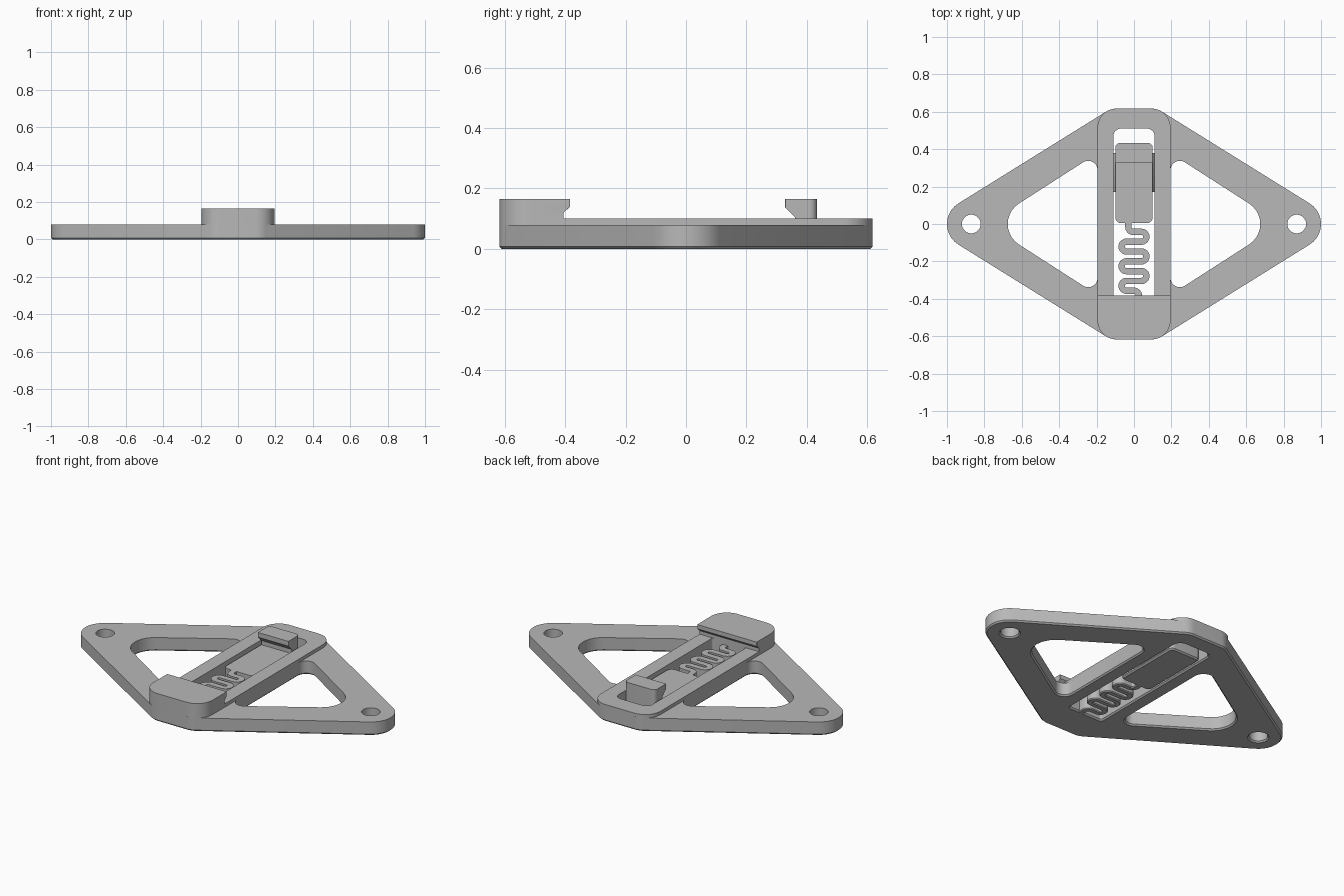
import bpy, bmesh
from math import acos, atan2, cos, sin, hypot, pi
from mathutils import Vector

if "Cube" in bpy.data.objects:
    bpy.data.objects.remove(bpy.data.objects["Cube"], do_unlink=True)

GREY = (0.48, 0.48, 0.48, 1)
mat = bpy.data.materials.new("plain grey plastic")
mat.use_nodes = True
mat.diffuse_color = GREY
mat.node_tree.nodes["Principled BSDF"].inputs["Base Color"].default_value = GREY

PLATE_TOP, RAIL_TOP, HOOK_TOP = 0.08, 0.10, 0.165
CHAMFER = 0.008


def hull(circles, offset=0.0, segs=10):
    """Outline wrapped tightly around circles (x, y, r) listed counter-clockwise."""
    n = len(circles)
    normals = []
    for i, (ax, ay, ar) in enumerate(circles):
        bx, by, br = circles[(i + 1) % n]
        dx, dy = bx - ax, by - ay
        normals.append(atan2(dy, dx) - acos((ar - br) / hypot(dx, dy)))
    pts = []
    for i, (x, y, r) in enumerate(circles):
        start = normals[i - 1]
        sweep = (normals[i] - start) % (2 * pi)
        for k in range(segs + 1):
            a = start + sweep * k / segs
            pts.append((x + (r + offset) * cos(a), y + (r + offset) * sin(a)))
    return pts


def box(x0, x1, y0, y1, r_front, r_back):
    """Corner circles of a rounded rectangle."""
    f, b = r_front, r_back
    return [(x0 + f, y0 + f, f), (x1 - f, y0 + f, f), (x1 - b, y1 - b, b), (x0 + b, y1 - b, b)]


def ring(x, y, r, segs=40):
    return [(x + r * cos(2 * pi * k / segs), y + r * sin(2 * pi * k / segs)) for k in range(segs)]


def finish(name, bm):
    bmesh.ops.recalc_face_normals(bm, faces=bm.faces)
    mesh = bpy.data.meshes.new(name)
    bm.to_mesh(mesh)
    bm.free()
    mesh.materials.append(mat)
    obj = bpy.data.objects.new(name, mesh)
    bpy.context.collection.objects.link(obj)
    bpy.ops.object.select_all(action="DESELECT")
    obj.select_set(True)
    bpy.context.view_layer.objects.active = obj
    bpy.ops.object.shade_smooth_by_angle(angle=0.5)
    return obj


def solid(name, layers):
    """Solid from layers (z, [outer outline, hole outlines...]) stacked upward."""
    bm = bmesh.new()
    stack = [[[bm.verts.new((x, y, z)) for x, y in loop] for loop in loops] for z, loops in layers]
    for low, high in zip(stack, stack[1:]):
        for a, b in zip(low, high):
            for i in range(len(a)):
                bm.faces.new((a[i - 1], a[i], b[i], b[i - 1]))
    for loops in (stack[0], stack[-1]):
        edges = [bm.edges.get((lp[i - 1], lp[i])) for lp in loops for i in range(len(lp))]
        bmesh.ops.triangle_fill(bm, edges=edges, use_beauty=True)
    return finish(name, bm)


def ribbon(name, path, width, layers):
    """Upright strip following a flat path, with (z, inset) layers."""
    bm = bmesh.new()
    rows = []
    for i, p in enumerate(path):
        t = (path[min(i + 1, len(path) - 1)] - path[max(i - 1, 0)]).normalized()
        side = Vector((-t.y, t.x))
        prof = [(s, z, inset) for z, inset in layers for s in (1,)]
        prof += [(-1, z, inset) for z, inset in reversed(layers)]
        rows.append([bm.verts.new((*(p + side * s * (width / 2 - inset)), z)) for s, z, inset in prof])
    for a, b in zip(rows, rows[1:]):
        for i in range(len(a)):
            bm.faces.new((a[i - 1], a[i], b[i], b[i - 1]))
    bm.faces.new(rows[0])
    bm.faces.new(rows[-1])
    return finish(name, bm)


# Shared outlines
center = box(-0.195, 0.195, -0.617, 0.617, 0.1, 0.1)
body = [center[0], center[1], (0.87, 0, 0.13), center[2], center[3], (-0.87, 0, 0.13)]
slot = box(-0.11, 0.11, -0.405, 0.51, 0.012, 0.04)
window_right = [(0.245, -0.288, 0.05), (0.545, 0, 0.13), (0.245, 0.288, 0.05)]
window_left = [(-x, -y, r) for x, y, r in window_right]


# Diamond base plate with screw holes, windows and slot
def plate_loops(c):
    return [hull(body, -c), hull(slot, c), hull(window_left, c), hull(window_right, c),
            ring(-0.87, 0, 0.05 + c), ring(0.87, 0, 0.05 + c)]


solid("base_plate", [(0, plate_loops(CHAMFER)), (CHAMFER, plate_loops(0)), (PLATE_TOP, plate_loops(0))])

# Raised rail around the slot
rail = [hull(center), hull(slot)]
solid("slot_rail", [(PLATE_TOP, rail), (RAIL_TOP, rail)])


# Fixed front hook with an overhanging lip
def hook_loop(back):
    return [hull(box(-0.195, 0.195, -0.617, back, 0.1, 0.001))]


solid("front_hook", [(RAIL_TOP, hook_loop(-0.405)), (0.12, hook_loop(-0.405)),
                     (0.14, hook_loop(-0.383)), (HOOK_TOP, hook_loop(-0.383))])

# Sliding latch plate
slider = box(-0.1, 0.1, 0.005, 0.433, 0.03, 0.025)
solid("slider", [(0, [hull(slider, -CHAMFER)]), (CHAMFER, [hull(slider)]), (PLATE_TOP, [hull(slider)])])


# Catch on the slider, undercut toward the front
def catch_loop(front):
    return [hull(box(-0.1, 0.1, front, 0.433, 0.001, 0.025))]


solid("slider_catch", [(PLATE_TOP, catch_loop(0.36)), (0.105, catch_loop(0.36)),
                       (0.137, catch_loop(0.328)), (HOOK_TOP, catch_loop(0.328))])

# Wedge tongues that guide the slider in the rail
for name, s in (("left_tongue", 1), ("right_tongue", -1)):
    def tongue(reach):
        return [hull(box(min(0.09 * s, reach * s), max(0.09 * s, reach * s), 0.17, 0.38, 0.001, 0.001), 0, 2)]
    solid(name, [(0.015, tongue(0.1)), (0.04, tongue(0.118)), (0.065, tongue(0.1))])

# Serpentine spring between the front wall and the slider
PITCH, HALF, ROWS = 0.0525, 0.04, 7
R = PITCH / 2


def arc(x, y, start, end, steps=12):
    return [Vector((x + R * cos(start + (end - start) * k / steps),
                    y + R * sin(start + (end - start) * k / steps))) for k in range(steps + 1)]


first = -0.042
path = [Vector((-0.03, 0.03))] + arc(-0.03 + R, first + R, pi, 1.5 * pi)
for i in range(ROWS - 1):
    y = first - PITCH * (i + 0.5)
    if i % 2 == 0:
        path += arc(HALF, y, pi / 2, -pi / 2)
    else:
        path += arc(-HALF, y, pi / 2, 1.5 * pi)
last = first - PITCH * (ROWS - 1)
path += arc(0, last - R, pi / 2, 0) + [Vector((R, -0.42))]
ribbon("spring", path, 0.034, [(0, 0.005), (0.005, 0), (PLATE_TOP, 0)])
